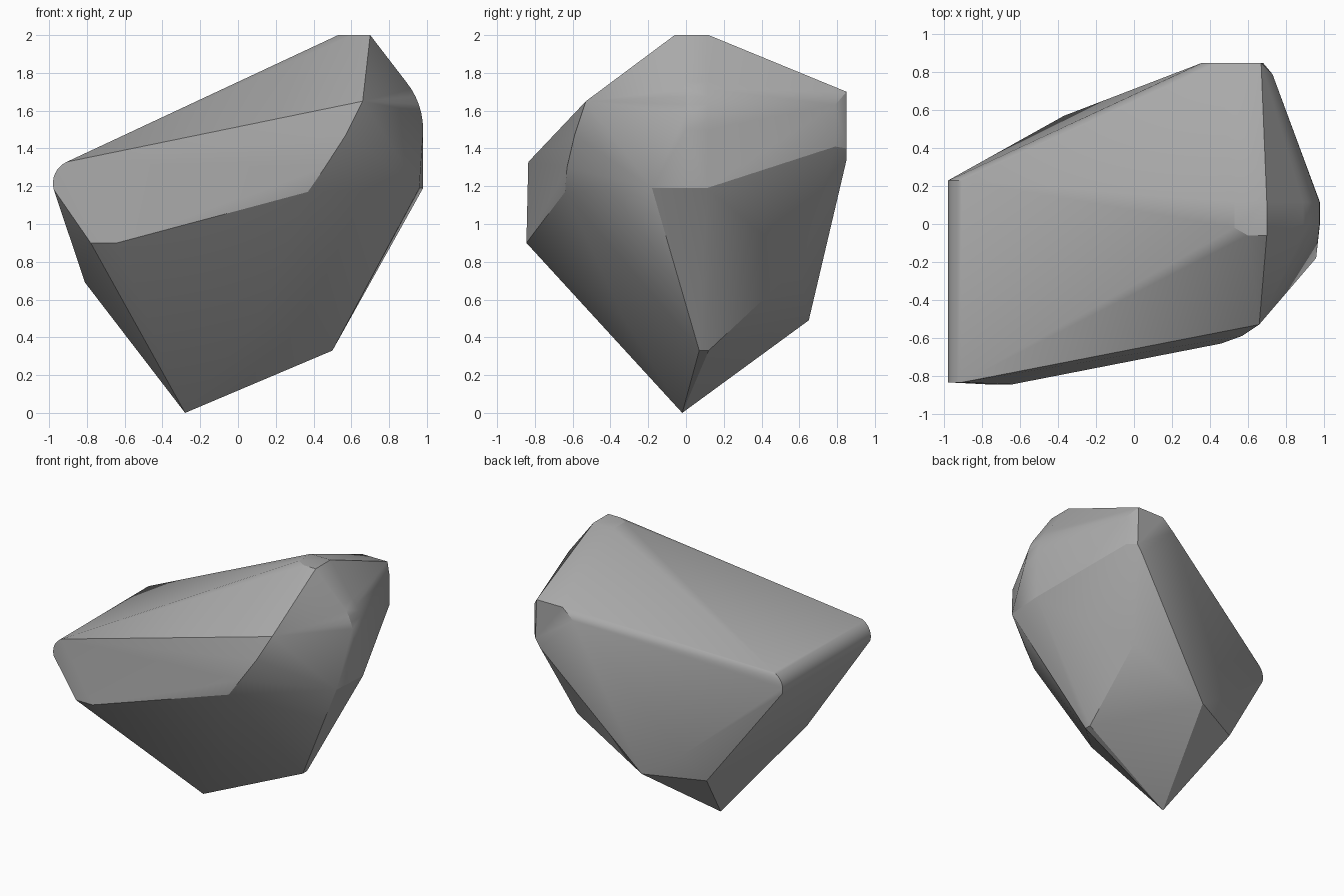
import bpy
import bmesh
from math import sin, cos, radians

default_cube = bpy.data.objects.get("Cube")
if default_cube:
    bpy.data.objects.remove(default_cube, do_unlink=True)


def rounded_rim(centre_x, centre_z, radius, start, end, steps, depths):
    """Points of a rounded edge running along y, from one depth to another."""
    points = []
    for step in range(steps + 1):
        angle = radians(start + (end - start) * step / steps)
        for depth in depths:
            points.append((centre_x + radius * cos(angle), depth,
                           centre_z + radius * sin(angle)))
    return points


def plate(depth, outline):
    """Corners of a flat facet that lies at one depth."""
    return [(x, depth, z) for x, z in outline]


def make_material(name, colour):
    material = bpy.data.materials.new(name)
    material.use_nodes = True
    material.diffuse_color = colour
    material.node_tree.nodes["Principled BSDF"].inputs["Base Color"].default_value = colour
    return material


def make_rock(name, corners, material):
    """Wrap the corners in a convex stone with softly shaded facets."""
    mesh = bpy.data.meshes.new(name)
    bm = bmesh.new()
    for corner in corners:
        bm.verts.new(corner)
    hull = bmesh.ops.convex_hull(bm, input=bm.verts)
    spare = set(hull["geom_interior"]) | set(hull["geom_unused"])
    loose = [item for item in spare if isinstance(item, bmesh.types.BMVert)]
    bmesh.ops.delete(bm, geom=loose, context="VERTS")
    bmesh.ops.dissolve_limit(bm, angle_limit=radians(1),
                             verts=bm.verts, edges=bm.edges)
    bmesh.ops.recalc_face_normals(bm, faces=bm.faces)
    bm.to_mesh(mesh)
    bm.free()
    mesh.materials.append(material)
    rock = bpy.data.objects.new(name, mesh)
    bpy.context.collection.objects.link(rock)
    bpy.ops.object.select_all(action="DESELECT")
    rock.select_set(True)
    bpy.context.view_layer.objects.active = rock
    bpy.ops.object.shade_smooth_by_angle(angle=radians(25))
    return rock


# Rounded edges at both ends
low_rim = rounded_rim(-.855, 1.215, .125, 115, 195, 8, (-.835, .23))
high_rim = rounded_rim(.58, 1.5, .4, 0, 39, 6, (0, .115))

# Flat summit
summit = [(.53, -.02, 2), (.6, -.06, 2), (.7, -.06, 2), (.7, .12, 2), (.53, .12, 2)]

# Small flat facet at the back and its bevelled side
back_facet = plate(.85, [(.67, 1.7), (.45, 1.7), (.36, 1.62), (.64, 1.34), (.68, 1.4)])
back_facet += plate(.79, [(.73, 1.63), (.73, 1.41)])

# Front ridge, from the low end up to the shoulder
front_ridge = plate(-.845, [(-.78, .9), (-.64, .9)])
front_ridge += [(.37, -.64, 1.17), (.46, -.63, 1.3), (.57, -.59, 1.47), (.66, -.53, 1.65)]

# Right flank
flank = [(.96, -.18, 1.19), (.98, .11, 1.19), (.5, .6, .78)]

# Underside, tapering to the foot
underside = [(-.28, -.02, 0), (.5, .07, .33), (.5, .12, .33), (-.81, -.31, .69),
             (0, -.34, .48), (.11, -.33, .5), (-.08, .65, .49), (-.37, .57, .68),
             (-.49, .45, .47)]

stone_grey = make_material("stone grey", (.4, .4, .4, 1))
make_rock("rock", low_rim + high_rim + summit + back_facet + front_ridge + flank + underside,
          stone_grey)
